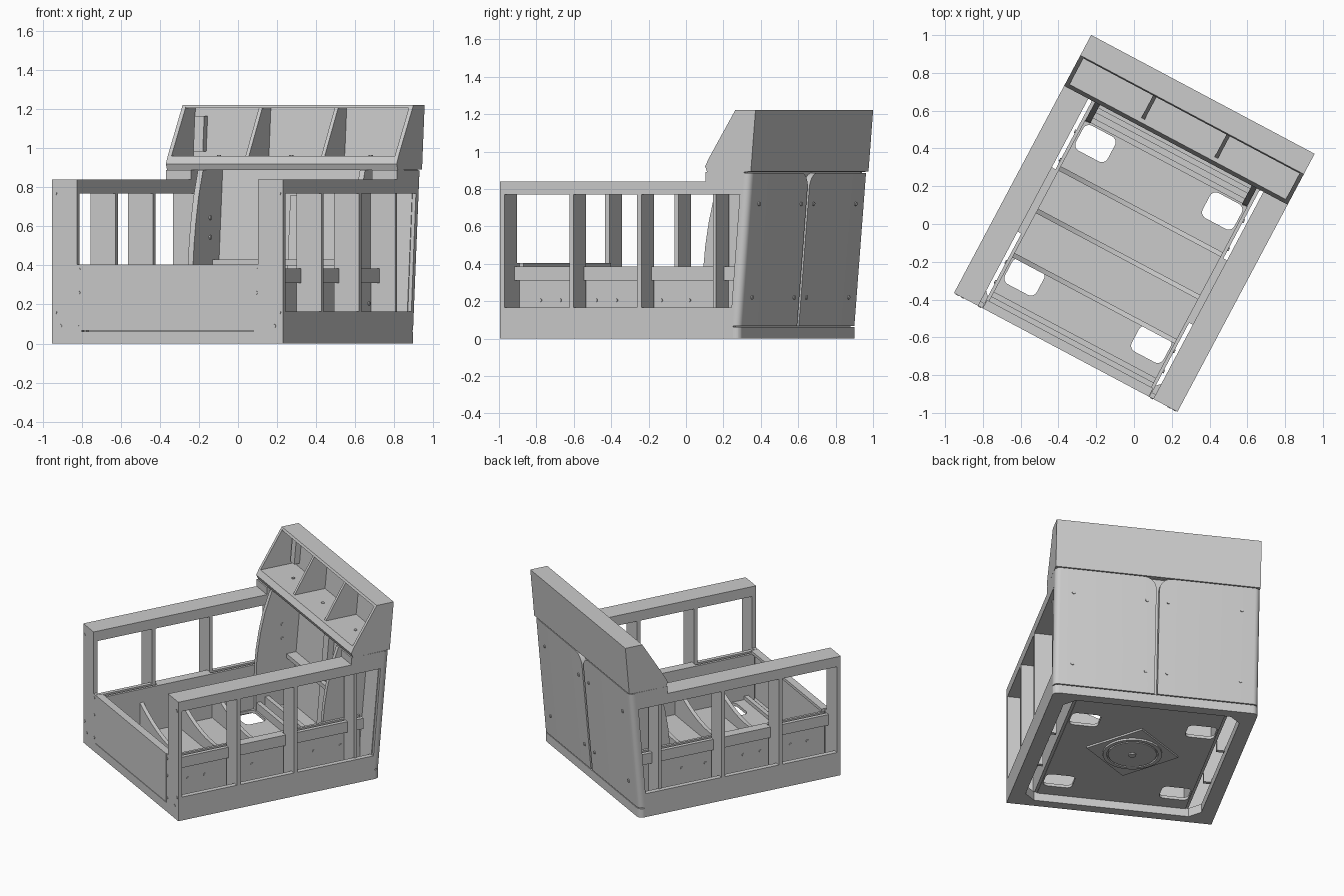
import bpy, bmesh, math
from mathutils import Vector

if "Cube" in bpy.data.objects:
    bpy.data.objects.remove(bpy.data.objects["Cube"])

ROT = math.radians(-28)          # whole cab is turned on the ground
W, FRONT = 0.67, -0.77           # half width, front plane


def back(z):                     # leaning rear plane
    return 0.672 + 0.086 * z


def finish(bm, name):
    bmesh.ops.recalc_face_normals(bm, faces=bm.faces)
    me = bpy.data.meshes.new(name)
    bm.to_mesh(me)
    bm.free()
    ob = bpy.data.objects.new(name, me)
    ob.rotation_euler.z = ROT
    bpy.context.collection.objects.link(ob)
    return ob


def prism(name, pts, place, a, b, round_edge=None):
    """Extrude a 2D profile from a to b; place(p, q, t) gives the 3D point."""
    bm = bmesh.new()
    ra = [bm.verts.new(place(p, q, a)) for p, q in pts]
    rb = [bm.verts.new(place(p, q, b)) for p, q in pts]
    n = len(pts)
    bm.faces.new(ra)
    bm.faces.new(rb[::-1])
    for i in range(n):
        bm.faces.new((ra[i], rb[i], rb[(i + 1) % n], ra[(i + 1) % n]))
    if round_edge:
        i, j, r = round_edge
        e = bm.edges.get((rb[i], rb[j]))
        bmesh.ops.bevel(bm, geom=[e], offset=r, segments=5, profile=0.5, affect='EDGES')
    return finish(bm, name)


def side(name, pts, u0, u1):     # profile in (y, z), extruded across
    return prism(name, pts, lambda p, q, t: (t, p, q), u0, u1)


def box(name, x, y, z):
    return side(name, [(y[0], z[0]), (y[1], z[0]), (y[1], z[1]), (y[0], z[1])], x[0], x[1])


def leaning(name, pts, d0, d1, **k):   # outline (x, z) lying on the rear plane
    return prism(name, pts, lambda p, q, t: (p, back(q) + t, q), d0, d1, **k)


def rect(x0, x1, z0, z1):
    return [(x0, z0), (x1, z0), (x1, z1), (x0, z1)]


def arc(cx, cy, r, a0, a1, n=6):
    return [(cx + r * math.cos(math.radians(a0 + (a1 - a0) * i / n)),
             cy + r * math.sin(math.radians(a0 + (a1 - a0) * i / n))) for i in range(n + 1)]


def rounded(x0, x1, y0, y1, r):
    return (arc(x1 - r, y1 - r, r, 0, 90) + arc(x0 + r, y1 - r, r, 90, 180)
            + arc(x0 + r, y0 + r, r, 180, 270) + arc(x1 - r, y0 + r, r, 270, 360))


def plate(name, loops, z0, z1):  # flat plate with holes
    cu = bpy.data.curves.new(name, 'CURVE')
    cu.dimensions, cu.fill_mode, cu.extrude = '2D', 'BOTH', (z1 - z0) / 2
    for pts in loops:
        sp = cu.splines.new('POLY')
        sp.points.add(len(pts) - 1)
        for p, (x, y) in zip(sp.points, pts):
            p.co = (x, y, 0, 1)
        sp.use_cyclic_u, sp.use_smooth = True, False
    ob = bpy.data.objects.new(name, cu)
    ob.location.z, ob.rotation_euler.z = (z0 + z1) / 2, ROT
    bpy.context.collection.objects.link(ob)


def disc(name, loc, axis, r, depth, n=12):
    bm = bmesh.new()
    bmesh.ops.create_cone(bm, cap_ends=True, segments=n, radius1=r, radius2=r, depth=depth)
    q = Vector((0, 0, 1)).rotation_difference(Vector(axis))
    for v in bm.verts:
        v.co = q @ v.co + Vector(loc)
    return finish(bm, name)


# Base ring with rounded rear corners and chamfered opening
outer = ([(-W, FRONT), (W, FRONT)] + arc(W - .035, .642, .035, 0, 90) + arc(-W + .035, .642, .035, 90, 180))
x, y0, y1, c = .575, -.70, .605, .07
inner = [(x - c, y0), (x, y0 + c), (x, y1 - c), (x - c, y1),
         (-x + c, y1), (-x, y1 - c), (-x, y0 + c), (-x + c, y0)]
plate("base_ring", [outer, inner], 0, .062)

# Floor with four hand holes, and the swivel mount beneath it
holes = [rounded(sx * .38 - .095, sx * .38 + .095, cy - .075, cy + .075, .035)
         for sx in (1, -1) for cy in (.28, -.52)]
plate("floor", [[(-.485, -.72), (.485, -.72), (.485, .62), (-.485, .62)]] + holes, .055, .075)
plate("swivel_plate", [[(.3, -.05), (0, .25), (-.3, -.05), (0, -.35)]], .043, .055)
plate("swivel_ring", [arc(0, -.05, .19, 0, 345, 23), arc(0, -.05, .165, 0, 345, 23)], .03, .043)
disc("swivel_disc", (0, -.05, .037), (0, 0, 1), .155, .014, 32)
disc("swivel_hub", (0, -.05, .032), (0, 0, 1), .025, .02, 16)

# Curved floor ribs and cross beams
for v in (-.445, -.18, .075):
    top = [(.485 * (1 - i / 6), .15 + .14 * (1 - i / 6) ** 2) for i in range(13)]
    prism("floor_rib", [(-.485, .07), (.485, .07)] + top, lambda p, q, t: (p, t, q), v - .013, v + .013)
for v, z in ((.38, .13), (.44, .16), (-.68, .1)):
    box("cross_beam", (-.485, .485), (v - .015, v + .015), (.07, z))

# Front panel with an inward flange
box("front_panel", (-.498, .498), (FRONT, FRONT + .02), (.066, .405))
box("front_flange", (-.498, .498), (FRONT + .02, FRONT + .05), (.385, .405))

for s in (1, -1):
    def X(a, b):
        return (s * a, s * b)
    # Side frame: sill, top rail, posts, rear pillar
    box("side_sill", X(.635, W), (FRONT, .64), (.06, .165))
    side("top_rail", [(FRONT, .77), (FRONT, .84), (.70, .84), (.70, .77)], s * .525, s * W)
    for a, b in ((FRONT, -.743), (-.35, -.325), (.061, .086)):
        box("side_post", X(.525, W), (a, b), (.05, .775))
    box("rear_post", X(.5, .645), (.505, .525), (.06, .775))
    box("front_post_foot", X(.5, .53), (FRONT, -.743), (.06, .405))
    side("rear_pillar", [(.622, .06), (.632, .165), (.682, .77), (.682, .80),
                         (back(.8) - .04, .80), (back(.06) - .04, .06)], s * .6, s * W)
    side("rail_end", [(.475, .84), (.475, .89), (back(.89) - .04, .89), (back(.8) - .04, .8), (.68, .8)],
         s * .525, s * W)
    # Lower inner panel and rails in each window
    box("inner_panel", X(.485, .503), (FRONT + .03, .62), (.06, .385))
    for a, b, u in ((-.743, -.35, .525), (-.325, .061, .5), (.086, .62, .525)):
        box("arm_rail", X(u, .553), (a, b), (.31, .385))
    # Curved console cheek at the rear
    side("console_cheek", [(.36, .07), (.365, .4), (.375, .5), (.395, .62), (.425, .75), (.475, .89),
                           (back(.89) - .05, .89), (back(.07) - .05, .07)], s * .455, s * .485)
    # Rear door panel with a rounded inner top corner
    outline = [(.01, .068), (W, .068), (W, .886)] + arc(.09, .806, .08, 90, 180)
    leaning("rear_door", [(s * p, q) for p, q in outline], -.05, 0, round_edge=(1, 2, .035))
    # Bolts
    for z in (.22, .72):
        for u in (.07, .55):
            disc("door_bolt", (s * u, back(z), z), (0, 1, -.086), .011, .012)
        disc("cheek_bolt", (s * .453, .55, z * .2 + .5), (1, 0, 0), .011, .01)
    for v in (-.615, -.495, -.277, -.155, .117, .287, .48):
        disc("panel_bolt", (s * .503, v, .205), (1, 0, 0), .01, .012)
    for u, z in ((.65, .77), (.65, .16), (.515, .38), (.515, .26), (.515, .1), (.62, .09)):
        disc("front_bolt", (s * u, FRONT, z), (0, 1, 0), .009, .006)

# Rear wall behind the doors
leaning("rear_wall", rect(-.65, .65, .06, .895), -.06, -.035)
leaning("rear_mullion", rect(-.035, .035, .07, .76), -.1, -.06)
box("console_ledge", (-.455, .455), (.58, .67), (.40, .43))

# Overhead locker: ends, floor with front lip, back, top, dividers
ends = [(.485, .89), (.472, .92), (.492, .96), (.655, 1.222), (back(1.222), 1.222), (back(.892), .892)]
for s in (1, -1):
    side("locker_end", ends, s * (W - .022), s * W)
    side("locker_divider", [(.515, .95), (.515, .962), (.662, 1.21), (.76, 1.21), (.73, .95)],
         s * .22 - .01, s * .22 + .01)
side("locker_floor", [(.485, .89), (.472, .92), (.492, .96), (.735, .96), (.735, .89)], -W + .02, W - .02)
leaning("locker_back", rect(-W + .02, W - .02, .892, 1.222), -.022, 0)
side("locker_top", [(.655, 1.222), (.648, 1.206), (.77, 1.206), (back(1.222), 1.222)], -W + .02, W - .02)
leaning("locker_strip", rect(-.63, -.575, .985, 1.165), -.06, -.02)
for u in (-.44, -.02, .18, .44):
    disc("locker_bolt", (u, .62, .96), (0, 0, 1), .011, .012)

# Smooth the rounded corners, keep hard edges
meshes = [o for o in bpy.context.collection.objects if o.type == 'MESH']
for o in meshes:
    o.select_set(True)
bpy.context.view_layer.objects.active = meshes[0]
bpy.ops.object.shade_smooth_by_angle(angle=math.radians(30))
